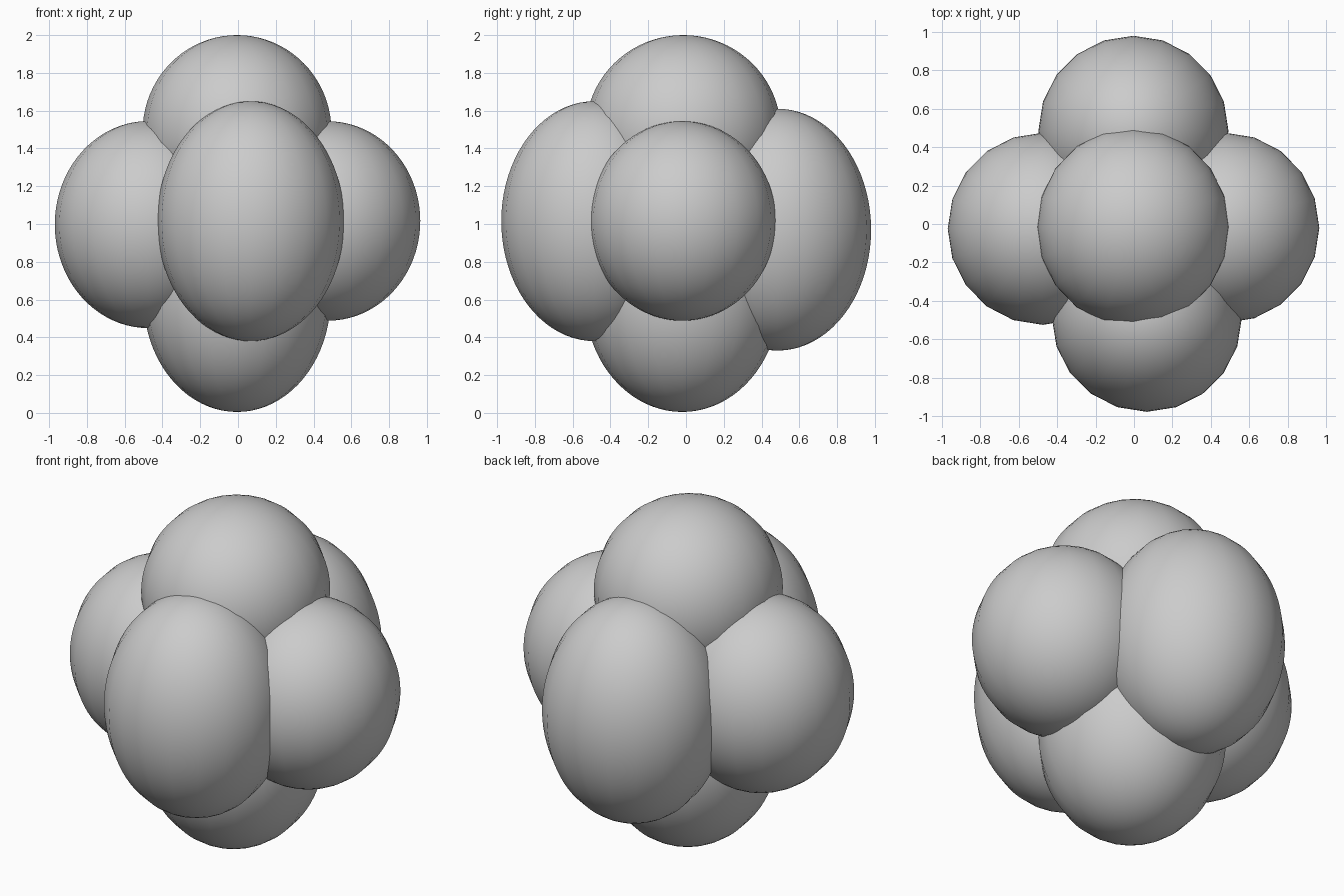
import bpy

if "Cube" in bpy.data.objects:
    bpy.data.objects.remove(bpy.data.objects["Cube"])

SIDES, RINGS = 20, 40


def lobe(name, centre, radii):
    """Smooth ellipsoid with its poles on the z axis."""
    bpy.ops.mesh.primitive_uv_sphere_add(segments=SIDES, ring_count=RINGS, radius=1, location=centre)
    ob = bpy.context.object
    ob.name = name
    ob.scale = radii
    bpy.ops.object.transform_apply(location=False, rotation=False, scale=True)
    bpy.ops.object.shade_smooth()
    return ob


# Upper and lower lobes
lobe("top_lobe", (-0.005, -0.015, 1.49), (0.50, 0.517, 0.51))
lobe("bottom_lobe", (-0.005, -0.02, 0.605), (0.495, 0.515, 0.60))

# Side lobes
lobe("left_lobe", (-0.475, -0.025, 0.997), (0.495, 0.50, 0.548))
lobe("right_lobe", (0.475, -0.02, 1.016), (0.49, 0.495, 0.528))

# Taller front and back lobes
lobe("front_lobe", (0.067, -0.485, 1.015), (0.495, 0.493, 0.635))
lobe("back_lobe", (-0.003, 0.485, 0.97), (0.495, 0.495, 0.64))
